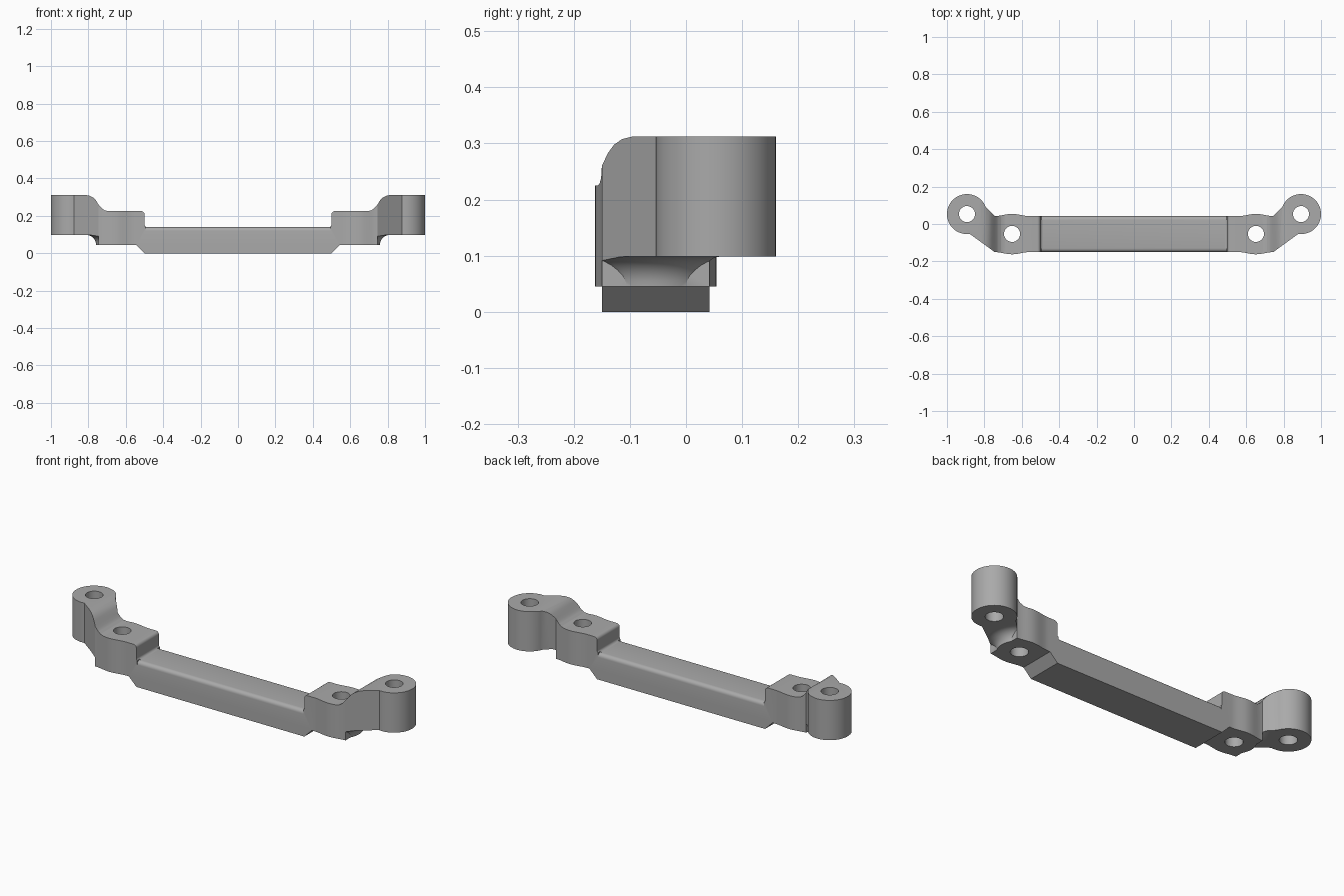
import bpy, bmesh, math
from mathutils import Vector

if "Cube" in bpy.data.objects:
    bpy.data.objects.remove(bpy.data.objects["Cube"], do_unlink=True)

BOSS = (0.652, -0.053)      # inner screw boss centre
EYE = (0.893, 0.053)        # end eye centre
R, HOLE = 0.107, 0.043
FRONT, BACK = -0.15, 0.042
TOP, ARM_BASE, END_X = 0.3125, 0.0985, 0.745


def prism(name, pts, axis, lo, hi):
    """Extrude a closed 2D outline along x, y or z."""
    place = {"x": lambda a, b, h: (h, a, b),
             "y": lambda a, b, h: (a, h, b),
             "z": lambda a, b, h: (a, b, h)}[axis]
    bm = bmesh.new()
    face = bm.faces.new([bm.verts.new(place(a, b, lo)) for a, b in pts])
    out = bmesh.ops.extrude_face_region(bm, geom=[face])
    moved = [g for g in out["geom"] if isinstance(g, bmesh.types.BMVert)]
    bmesh.ops.translate(bm, verts=moved, vec=Vector(place(0, 0, hi - lo)))
    return finish(name, bm)


def finish(name, bm):
    bmesh.ops.recalc_face_normals(bm, faces=bm.faces)
    mesh = bpy.data.meshes.new(name)
    bm.to_mesh(mesh)
    bm.free()
    ob = bpy.data.objects.new(name, mesh)
    bpy.context.collection.objects.link(ob)
    return ob


def arc(cx, cy, r, start, end, n):
    angles = [math.radians(start + (end - start) * i / n) for i in range(n + 1)]
    return [(cx + r * math.cos(a), cy + r * math.sin(a)) for a in angles]


def combine(target, tool, operation):
    """Apply a boolean and discard the tool."""
    tool.hide_render = True
    mod = target.modifiers.new("cut", "BOOLEAN")
    mod.operation, mod.solver, mod.object = operation, "EXACT", tool
    bpy.ops.object.select_all(action="DESELECT")
    bpy.context.view_layer.objects.active = target
    target.select_set(True)
    bpy.ops.object.modifier_apply(modifier=mod.name)
    bpy.data.objects.remove(tool, do_unlink=True)


def mirrored(pts):
    return pts + [(-a, b) for a, b in reversed(pts)]


def bump(y, side):
    """Soft swelling of the side wall around the boss."""
    steps = [i / 8 - 1 for i in range(17)]
    return [(BOSS[0] + 0.095 * t, y + side * 0.006 * (1 + math.cos(math.pi * t)))
            for t in steps]


# Plan outline: bar sides, boss swellings, diagonal arms and round eyes
plan = (bump(FRONT, -1)[:-1] + [(END_X, FRONT)]
        + arc(*EYE, R, -98, 160, 40)
        + [(END_X, BACK)] + bump(BACK, 1)[-2::-1])
body = prism("bracket", mirrored(plan), "z", -0.1, 0.5)

# Front profile: low bar, chamfered ends, raised steps and shoulders
profile = [(0.5, 0), (0.545, 0.045), (1.1, 0.045), (1.1, TOP), (0.82, TOP),
           (0.795, 0.308), (0.775, 0.298), (0.76, 0.283), (0.745, 0.26),
           (0.728, 0.24), (0.711, 0.229), (0.69, 0.225)]
profile += arc(0.517, 0.208, 0.017, 90, 180, 6) + arc(0.486, 0.154, 0.014, 0, -90, 6)
combine(body, prism("profile", mirrored(profile), "y", -0.4, 0.4), "INTERSECT")

# Rounded long edges of the bar
for y, side in ((FRONT, 1), (BACK, -1)):
    r = 0.02
    edge = [(y + side * (r + p), 0.14 - r + q)
            for p, q in arc(0, 0, r, 180, 90, 6)]
    edge += [(y + side * r, 0.16), (y - side * r, 0.16), (y - side * r, 0.14 - r)]
    combine(body, prism("edge_cutter", edge, "x", -0.495, 0.495), "DIFFERENCE")

for s in (-1, 1):
    # Arm undercut, leaving a flared foot around the boss
    lo, hi = sorted((s * END_X, s * 1.2))
    under = prism("undercut", [(lo, -0.3), (hi, -0.3), (hi, 0.3), (lo, 0.3)],
                  "z", -0.1, ARM_BASE)
    fillet = ARM_BASE - 0.045
    curve = [(0, -0.2), (R, -0.2)] + arc(R + fillet, 0.045, fillet, 180, 90, 8)
    curve += [(R + fillet, 0.2), (0, 0.2)]
    bm = bmesh.new()
    verts = [bm.verts.new((s * BOSS[0] + a, BOSS[1], z)) for a, z in curve]
    edges = [bm.edges.new(pair) for pair in zip(verts, verts[1:])]
    bmesh.ops.spin(bm, geom=verts + edges, cent=(s * BOSS[0], BOSS[1], 0),
                   axis=(0, 0, 1), angle=math.tau, steps=48)
    bmesh.ops.remove_doubles(bm, verts=bm.verts, dist=0.0001)
    combine(under, finish("flare", bm), "DIFFERENCE")
    combine(body, under, "DIFFERENCE")

    # Screw holes
    for x, y in (BOSS, EYE):
        ring = arc(s * x, y, HOLE, 0, 360, 32)[:-1]
        combine(body, prism("hole_cutter", ring, "z", -0.3, 0.6), "DIFFERENCE")

# Plain grey finish
grey = bpy.data.materials.new("plain grey")
grey.use_nodes = True
colour = (0.4, 0.4, 0.4, 1)
grey.diffuse_color = colour
grey.node_tree.nodes["Principled BSDF"].inputs["Base Color"].default_value = colour
body.data.materials.clear()
body.data.materials.append(grey)
for poly in body.data.polygons:
    poly.material_index = 0

bpy.ops.object.select_all(action="DESELECT")
bpy.context.view_layer.objects.active = body
body.select_set(True)
bpy.ops.object.shade_smooth_by_angle(angle=math.radians(30))
